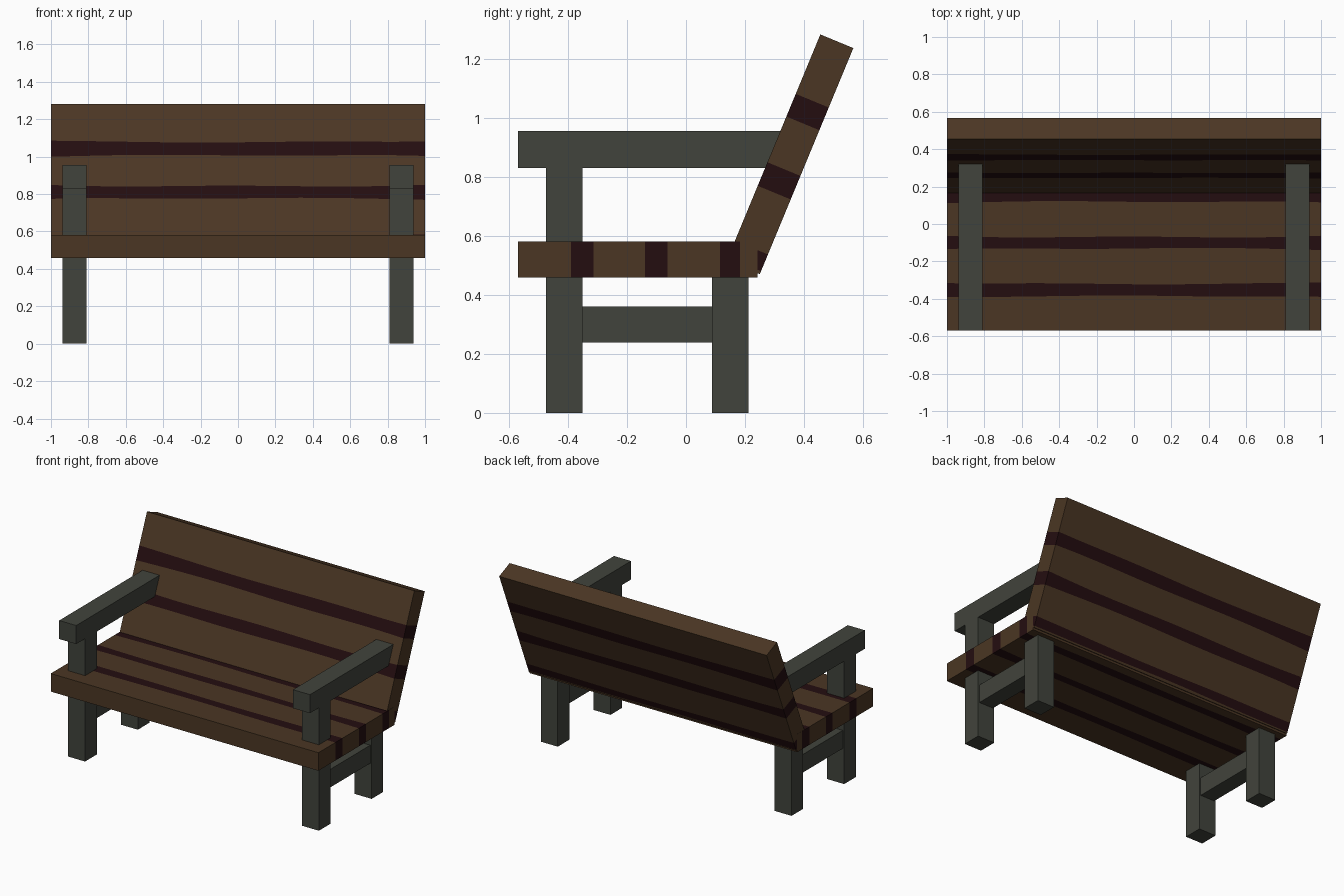
import bpy, bmesh, math
from mathutils import Vector

cube = bpy.data.objects.get("Cube")
if cube:
    bpy.data.objects.remove(cube, do_unlink=True)


def material(name, color):
    mat = bpy.data.materials.new(name)
    mat.use_nodes = True
    mat.diffuse_color = (*color, 1)
    mat.node_tree.nodes["Principled BSDF"].inputs["Base Color"].default_value = (*color, 1)
    return mat


wood = material("brown wood", (0.070, 0.037, 0.017))
gap = material("dark plank gap", (0.0175, 0.004, 0.005))
iron = material("grey frame", (0.053, 0.057, 0.045))


def finish(name, bm, mats):
    bmesh.ops.recalc_face_normals(bm, faces=bm.faces)
    mesh = bpy.data.meshes.new(name)
    bm.to_mesh(mesh)
    bm.free()
    for mat in mats:
        mesh.materials.append(mat)
    bpy.context.collection.objects.link(bpy.data.objects.new(name, mesh))


def box(name, x, y, z):
    """Box from its (low, high) range on each axis."""
    bm = bmesh.new()
    bmesh.ops.create_cube(bm, size=1)
    for v in bm.verts:
        v.co = [r[0] if c < 0 else r[1] for c, r in zip(v.co, (x, y, z))]
    finish(name, bm, [iron])


def planked_slab(name, origin, angle, length, thick, half, gaps):
    """Slab cut across its length into planks, with slightly uneven dark gaps."""
    along = Vector((0, math.cos(angle), math.sin(angle)))
    out = Vector((0, -math.sin(angle), math.cos(angle)))
    cuts = [0] + [s for pair in gaps for s in pair] + [length]
    rows, cols = len(cuts), 13
    bm = bmesh.new()
    grid = []
    for c in range(cols):
        f = 2 * c / (cols - 1) - 1
        column = []
        for r, s in enumerate(cuts):
            if 0 < r < rows - 1:
                side = 1 if r % 2 == 0 else -1
                s += side * 0.006 * f ** 4 + 0.003 * math.sin(5 * f + 2 * r)
            column.append([bm.verts.new(Vector((f * half, *origin)) + along * s + out * t)
                           for t in (0, thick)])
        grid.append(column)

    def quad(a, b, c, d, row):
        bm.faces.new((a, b, c, d)).material_index = row % 2

    # broad sides and the two long edges
    for a, b in zip(grid, grid[1:]):
        for r in range(rows - 1):
            for k in (0, 1):
                quad(a[r][k], b[r][k], b[r + 1][k], a[r + 1][k], r)
        for r in (0, rows - 1):
            quad(a[r][0], b[r][0], b[r][1], a[r][1], 0)
    # end grain
    for column in (grid[0], grid[-1]):
        for r in range(rows - 1):
            quad(column[r][0], column[r][1], column[r + 1][1], column[r + 1][0], r)
    finish(name, bm, [wood, gap])


# Seat and leaning backrest
planked_slab("seat", (-0.57, 0.458), 0, 0.812, 0.122, 1.0,
             [(0.185, 0.25), (0.44, 0.5), (0.69, 0.75)])
planked_slab("backrest", (0.25, 0.47), math.atan2(0.766, 0.317), 0.829, 0.121, 0.999,
             [(0.015, 0.065), (0.283, 0.353), (0.532, 0.608)])

# Frame on each side
for side, s in (("right", -1), ("left", 1)):
    width = sorted((s * 0.81, s * 0.937))
    inner = sorted((s * 0.82, s * 0.927))
    box(side + "_front_leg", width, (-0.475, -0.35), (0, 0.84))
    box(side + "_rear_leg", width, (0.088, 0.212), (0, 0.47))
    box(side + "_stretcher", inner, (-0.36, 0.1), (0.238, 0.36))
    box(side + "_armrest", width, (-0.57, 0.335), (0.83, 0.955))
